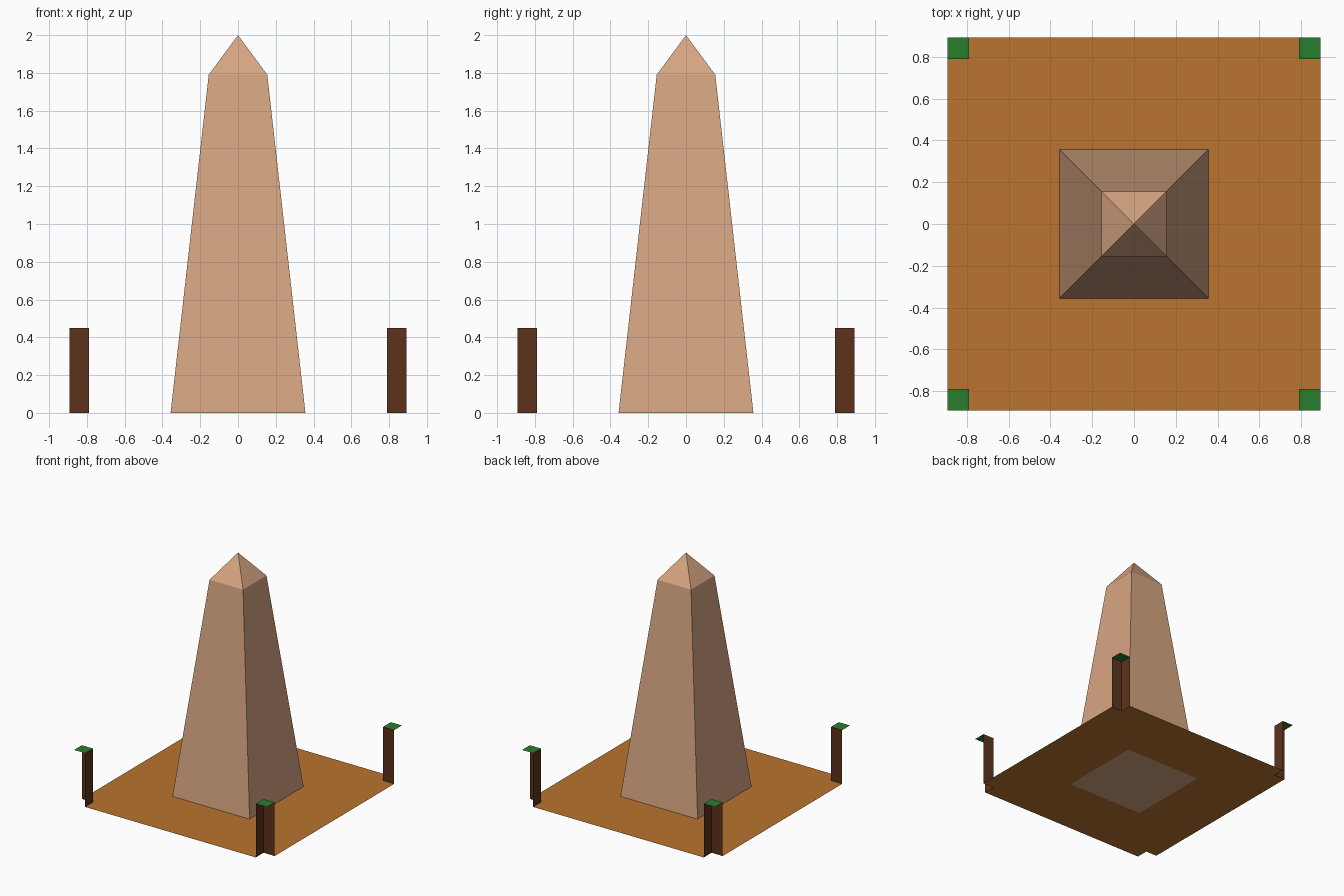
import bpy

if "Cube" in bpy.data.objects:
    bpy.data.objects.remove(bpy.data.objects["Cube"])


def material(name, rgb):
    mat = bpy.data.materials.new(name)
    mat.diffuse_color = [(c / 255) ** 2.2 for c in rgb] + [1]
    mat.use_nodes = True
    mat.node_tree.nodes["Principled BSDF"].inputs["Base Color"].default_value = mat.diffuse_color
    return mat


def build(name, verts, faces, mat, mirrored=False):
    mesh = bpy.data.meshes.new(name)
    mesh.from_pydata(verts, [], faces)
    mesh.materials.append(mat)
    obj = bpy.data.objects.new(name, mesh)
    bpy.context.collection.objects.link(obj)
    if mirrored:
        mod = obj.modifiers.new("four_corners", "MIRROR")
        mod.use_axis = (True, True, False)
        mod.use_clip = True
    return obj


stone = material("stone", (214, 164, 129))
earth = material("earth", (184, 115, 51))
wood = material("wood", (93, 54, 33))
green = material("green", (46, 125, 50))

E = 0.893   # outer edge of the ground
N = 0.79    # inner edge of the corner posts
B = 0.357   # half width of the obelisk base
H = 0.45    # post height


def ring(r, z):
    return [(-r, -r, z), (r, -r, z), (r, r, z), (-r, r, z)]


# Obelisk: tapered square shaft with a pyramid tip
faces = [(3, 2, 1, 0)]
for i in range(4):
    j = (i + 1) % 4
    faces += [(i, j, j + 4, i + 4), (i + 4, j + 4, 8)]
build("obelisk", ring(B, 0) + ring(0.155, 1.79) + [(0, 0, 2)], faces, stone)

# Ground sheet: one quarter, open under the obelisk and notched at the corner
quarter = [(B, 0), (E, 0), (E, N), (N, N), (N, E), (0, E), (0, B), (B, B)]
build("ground", [(x, y, 0) for x, y in quarter],
      [(0, 1, 2, 3, 7), (7, 3, 4, 5, 6)], earth, True)

# Corner posts: the two inward walls, open on the outside
path = [(E, N), (N, N), (N, E)]
build("post_walls", [(x, y, z) for z in (0, H) for x, y in path],
      [(1, 0, 3, 4), (2, 1, 4, 5)], wood, True)

# Green post caps
build("post_caps", [(N, N, H), (E, N, H), (E, E, H), (N, E, H)],
      [(0, 1, 2, 3)], green, True)
